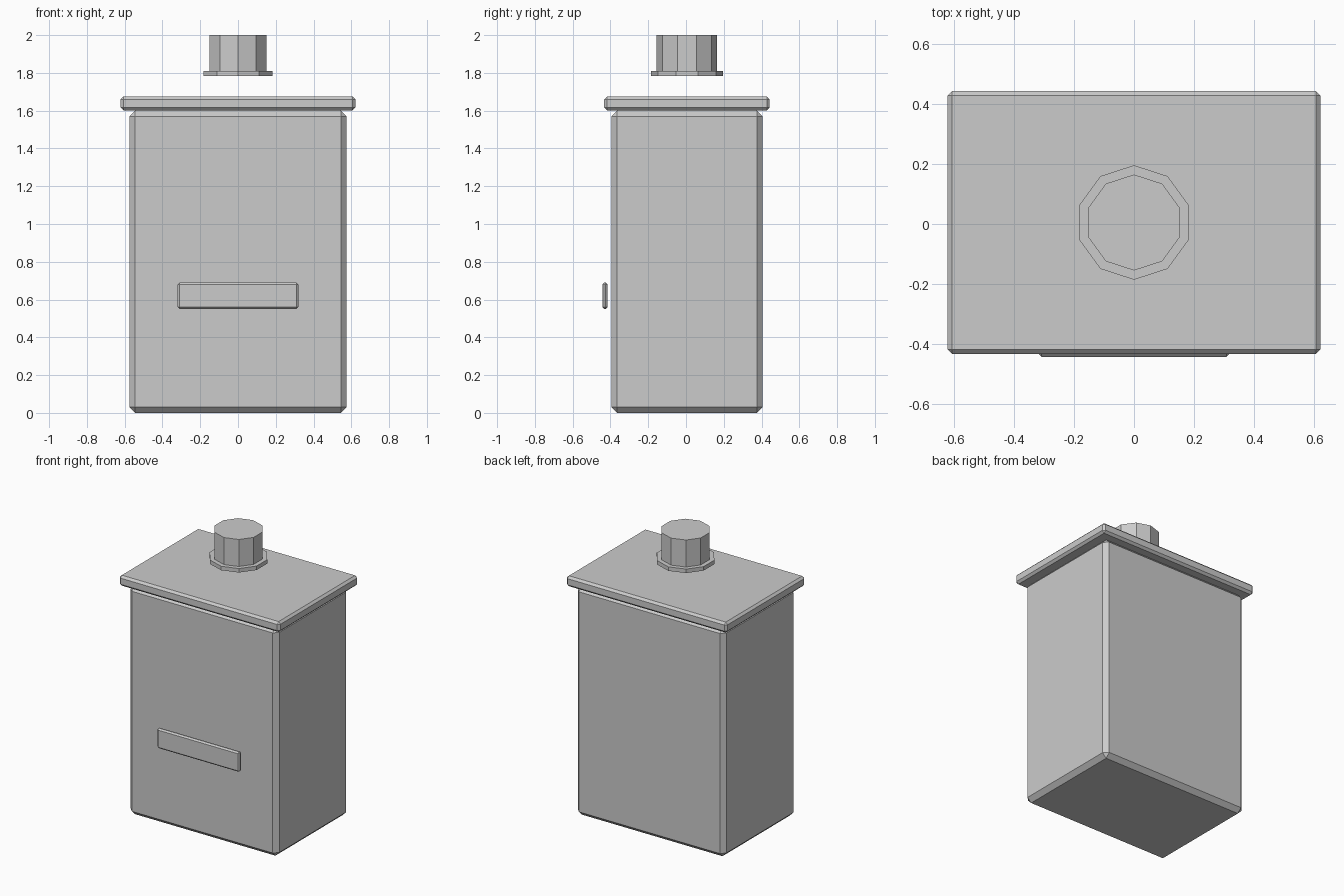
import bpy
from math import pi

cube = bpy.data.objects.get("Cube")
if cube:
    bpy.data.objects.remove(cube, do_unlink=True)

grey = bpy.data.materials.new("plain grey")
grey.use_nodes = True
colour = (0.6, 0.6, 0.6, 1)
grey.diffuse_color = colour
grey.node_tree.nodes["Principled BSDF"].inputs["Base Color"].default_value = colour

CENTRE_Y = 0.005


def finish(name):
    ob = bpy.context.object
    ob.name = name
    ob.data.materials.append(grey)
    return ob


def box(name, size, y, bottom, bevel):
    """Box with flat chamfered edges, resting at the given height."""
    bpy.ops.mesh.primitive_cube_add(size=1, location=(0, y, bottom + size[2] / 2))
    ob = finish(name)
    ob.scale = size
    bpy.ops.object.transform_apply(location=False, rotation=False, scale=True)
    mod = ob.modifiers.new("chamfer", "BEVEL")
    mod.width = bevel
    mod.segments = 1


def prism(name, radius, bottom, top):
    """Ten-sided prism with corners facing front and back."""
    bpy.ops.mesh.primitive_cylinder_add(
        vertices=10, radius=radius, depth=top - bottom,
        location=(0, CENTRE_Y, (bottom + top) / 2), rotation=(0, 0, 0))
    finish(name)


# Container, its overhanging lid and the front plate
box("body", (1.15, 0.8, 1.6), CENTRE_Y, 0, 0.03)
box("lid", (1.244, 0.876, 0.073), CENTRE_Y, 1.602, 0.015)
box("front_plate", (0.638, 0.028, 0.14), -0.429, 0.55, 0.01)

# Floating cap above the lid
prism("cap_flange", 0.191, 1.783, 1.811)
prism("cap_knob", 0.16, 1.811, 2.0)
